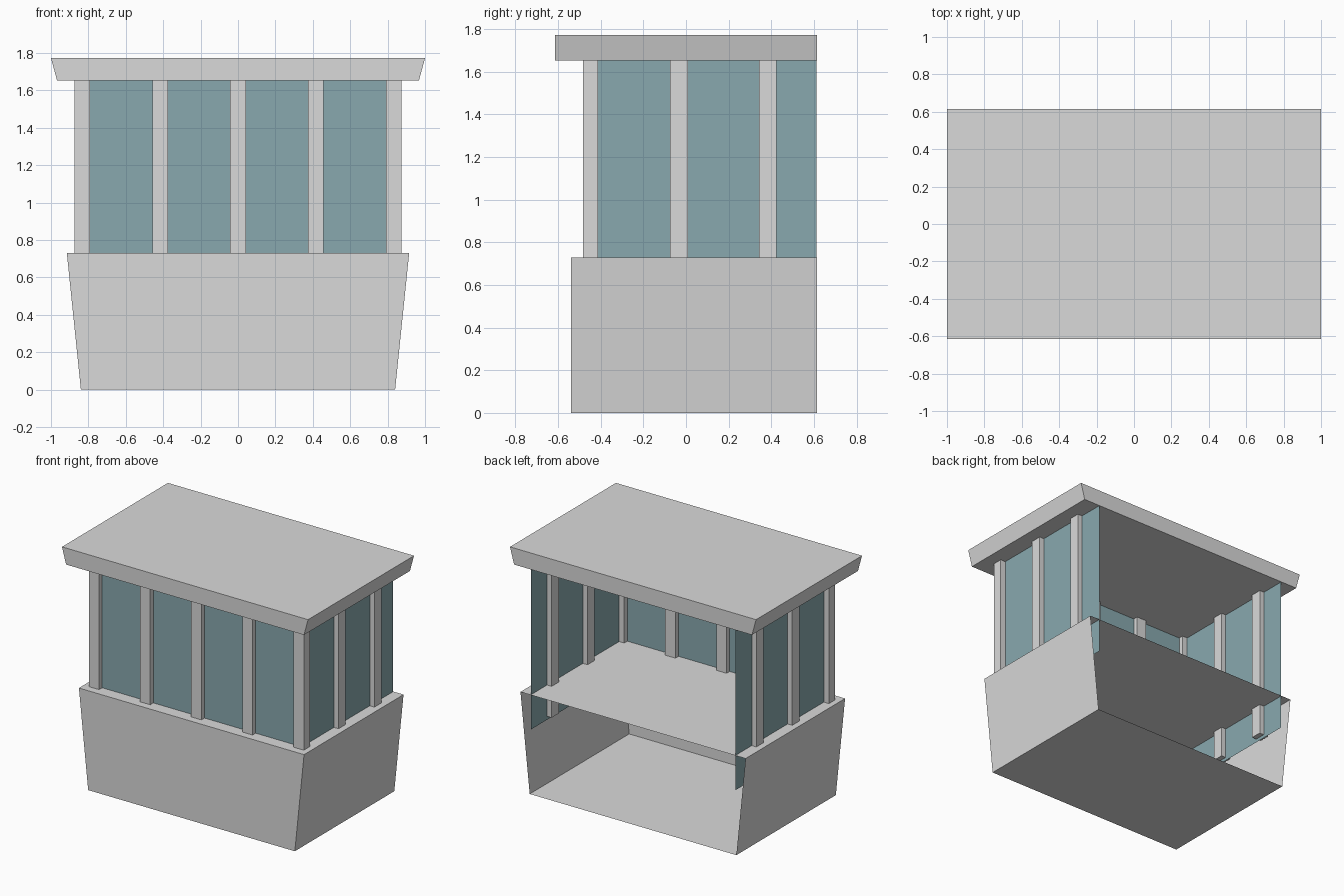
import bpy, bmesh

if "Cube" in bpy.data.objects:
    bpy.data.objects.remove(bpy.data.objects["Cube"])


def material(name, rgb):
    m = bpy.data.materials.new(name)
    m.diffuse_color = (*rgb, 1.0)
    m.use_nodes = True
    m.node_tree.nodes["Principled BSDF"].inputs["Base Color"].default_value = m.diffuse_color
    return m


GREY = material("light_grey", (0.70, 0.70, 0.70))
TEAL = material("teal_glass", (0.248, 0.395, 0.426))


def make_object(name, bm, mat):
    me = bpy.data.meshes.new(name)
    bm.to_mesh(me)
    bm.free()
    me.materials.append(mat)
    ob = bpy.data.objects.new(name, me)
    bpy.context.collection.objects.link(ob)
    return ob


def flared_box(name, half_low, half_high, y0, y1, z0, z1, mat, open_back=False):
    """Box whose sides lean; the front and back stay upright."""
    bm = bmesh.new()
    profile = [(-half_low, z0), (half_low, z0), (half_high, z1), (-half_high, z1)]
    front = [bm.verts.new((x, y0, z)) for x, z in profile]
    back = [bm.verts.new((x, y1, z)) for x, z in profile]
    bm.faces.new(front)
    for i in range(4):
        j = (i + 1) % 4
        bm.faces.new((front[j], front[i], back[i], back[j]))
    if not open_back:
        bm.faces.new(back[::-1])
    return make_object(name, bm, mat)


# Lower body, open towards the wall, and closed roof slab
flared_box("base", 0.84, 0.915, -0.54, 0.615, 0.0, 0.73, GREY, open_back=True)
flared_box("roof", 0.967, 1.0, -0.615, 0.615, 1.652, 1.773, GREY)

# Glass sheet wrapping the front and both sides
GX, GY = 0.832, -0.448
bm = bmesh.new()
path = [(-GX, 0.613), (-GX, GY), (GX, GY), (GX, 0.613)]
low = [bm.verts.new((x, y, 0.475)) for x, y in path]
high = [bm.verts.new((x, y, 1.652)) for x, y in path]
for i in range(3):
    bm.faces.new((low[i], low[i + 1], high[i + 1], high[i]))
make_object("window_glass", bm, TEAL)


# Window posts straddling the glass
def post(name, x, y, wx, wy):
    flared_box(name, wx / 2, wx / 2, y - wy / 2, y + wy / 2, 0.5, 1.652, GREY).location.x = x


for i in range(5):
    post(f"front_post_{i + 1}", (i - 2) * GX / 2, GY, 0.083, 0.072)
for side, label in ((-1, "left"), (1, "right")):
    for i, y in enumerate((-0.033, 0.383)):
        post(f"{label}_post_{i + 1}", side * GX, y, 0.075, 0.083)
